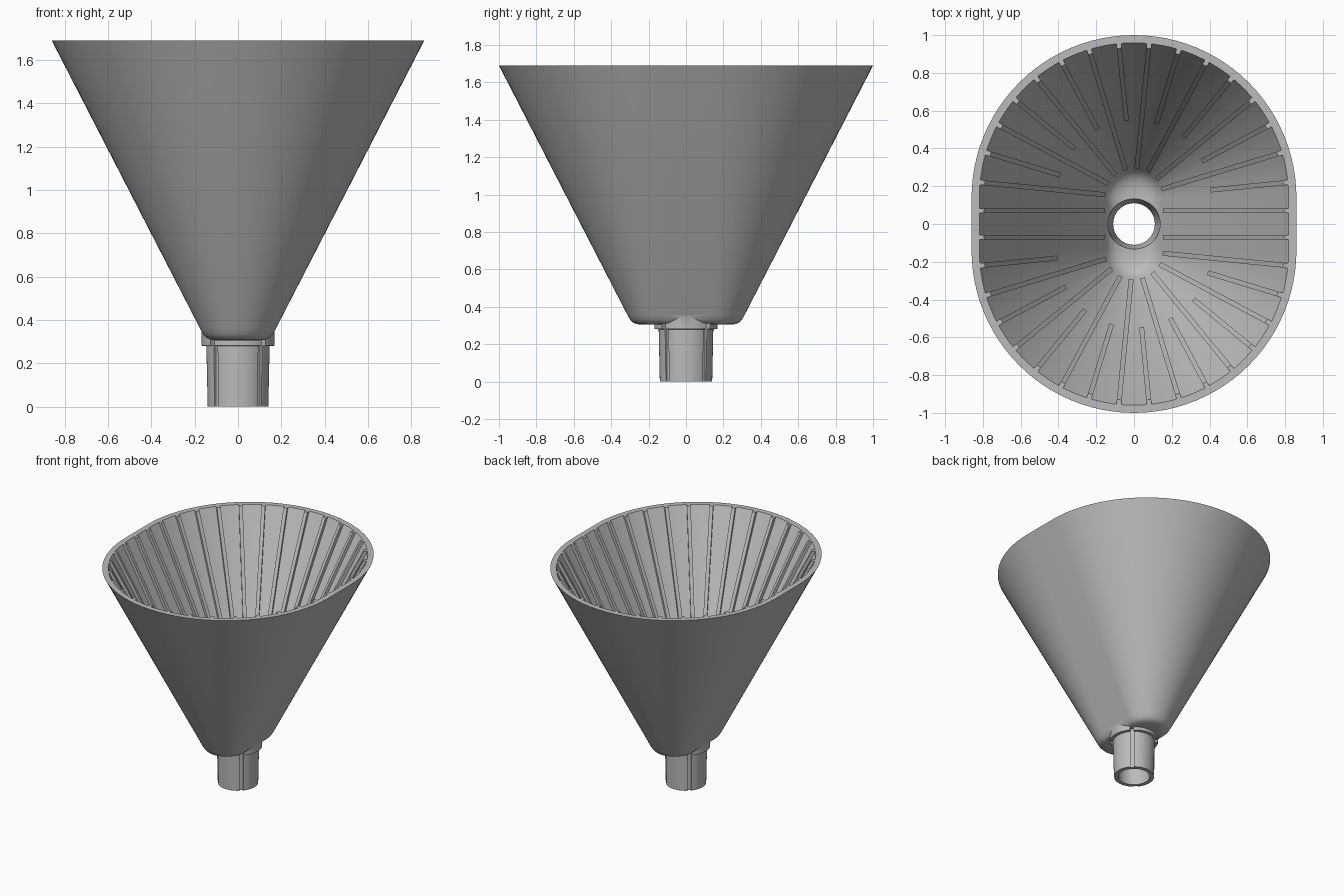
import bpy, bmesh, math
from mathutils import Vector

cube = bpy.data.objects.get("Cube")
if cube:
    bpy.data.objects.remove(cube, do_unlink=True)

TOP = 1.69        # rim height
SLOPE = 0.515     # radius gained per unit of height
HALF = 0.14       # half length of the straight sides
INNER = 0.82      # inner radius at the rim
OUTER = 0.86      # outer radius at the rim

grey = bpy.data.materials.new("grey plastic")
grey.use_nodes = True
colour = (0.5, 0.5, 0.5, 1)
grey.diffuse_color = colour
grey.node_tree.nodes["Principled BSDF"].inputs["Base Color"].default_value = colour


def make_object(name, bm, cutter=False):
    bmesh.ops.recalc_face_normals(bm, faces=bm.faces)
    mesh = bpy.data.meshes.new(name)
    bm.to_mesh(mesh)
    bm.free()
    mesh.materials.append(grey)
    obj = bpy.data.objects.new(name, mesh)
    bpy.context.collection.objects.link(obj)
    obj.hide_render = cutter
    return obj


def loft(name, profile, half=0.0, steps=48, cutter=False):
    """Capped solid whose rings are circles stretched by a straight side."""
    bm = bmesh.new()
    rings = []
    for r, z in profile:
        ring = []
        for side in (1, -1):
            for i in range(steps + 1 if half else steps):
                a = math.pi * i / steps
                ring.append(bm.verts.new((side * r * math.cos(a),
                                          side * (r * math.sin(a) + half), z)))
        rings.append(ring)
    n = len(rings[0])
    for low, high in zip(rings, rings[1:]):
        for i in range(n):
            j = (i + 1) % n
            bm.faces.new((low[i], low[j], high[j], high[i]))
    bm.faces.new(rings[0])
    bm.faces.new(rings[-1])
    return make_object(name, bm, cutter)


def boolean(target, tool, operation):
    mod = target.modifiers.new(operation, "BOOLEAN")
    mod.operation = operation
    mod.solver = "EXACT"
    mod.object = tool
    bpy.context.view_layer.objects.active = target
    bpy.ops.object.modifier_apply(modifier=mod.name)
    bpy.data.objects.remove(tool, do_unlink=True)


def smooth(obj):
    bpy.ops.object.select_all(action="DESELECT")
    obj.select_set(True)
    bpy.context.view_layer.objects.active = obj
    bpy.ops.object.shade_smooth_by_angle(angle=math.radians(30))


# Hopper, spout and collar joined as one solid
funnel = loft("funnel_body", [(0.10, 0.305), (0.125, 0.308), (0.145, 0.317),
                              (0.16, 0.333), (0.175, 0.36), (OUTER, TOP)], HALF)
spout = loft("spout", [(0.14, 0), (0.146, 0.28), (0.168, 0.281), (0.168, 0.36)])
boolean(funnel, spout, "UNION")

# Hollow inside with a rounded floor, and the bore through the spout
hollow = loft("hollow", [(0.03, 0.342), (0.07, 0.347), (0.10, 0.358), (0.125, 0.375),
                         (0.145, 0.4), (INNER + SLOPE * 0.1, TOP + 0.1)],
              HALF, cutter=True)
boolean(funnel, hollow, "DIFFERENCE")
bore = loft("bore", [(0.11, -0.1), (0.11, 0.25), (0.138, 0.36), (0.138, 0.4)], cutter=True)
boolean(funnel, bore, "DIFFERENCE")

# Four vertical air grooves on the spout
for k in range(4):
    a = math.radians(45 + 90 * k)
    out, across = Vector((math.cos(a), math.sin(a), 0)), Vector((-math.sin(a), math.cos(a), 0))
    bm = bmesh.new()
    bmesh.ops.create_cube(bm, size=1)
    for v in bm.verts:
        x, y, z = v.co
        v.co = out * (0.175 + 0.09 * x) + across * (0.025 * y) + Vector((0, 0, 0.13 + 0.36 * z))
    boolean(funnel, make_object("groove", bm, True), "DIFFERENCE")
smooth(funnel)


# Ribs running down the inner wall
def add_rib(bm, centre_y, angle, long):
    out = Vector((math.cos(angle), math.sin(angle), 0))
    across = Vector((-out.y, out.x, 0))
    centre = Vector((0, centre_y, 0))
    z_low = 0.445 if long else 0.94
    ends = []
    for z, lean in ((z_low, 0.013), (TOP, 0)):
        r = INNER - SLOPE * (TOP - z)
        ends.append([bm.verts.new(centre + out * (r + depth) + across * w
                                  + Vector((0, 0, z + (lean if depth < 0 else 0))))
                     for depth, w in ((0.01, -0.013), (0.01, 0.013),
                                      (-0.026, 0.013), (-0.026, -0.013))])
    low, high = ends
    for i in range(4):
        j = (i + 1) % 4
        bm.faces.new((low[i], low[j], high[j], high[i]))
    bm.faces.new(low)
    bm.faces.new(high)


ribs = bmesh.new()
for side in (0, 1):
    turn = math.pi * side
    sign = 1 - 2 * side
    for k in range(16):
        add_rib(ribs, sign * HALF, turn + math.pi * (k + 0.5) / 16, k % 2 == 1)
    for y in (-0.07, 0.07):
        add_rib(ribs, y, turn, True)
make_object("inner_ribs", ribs)
